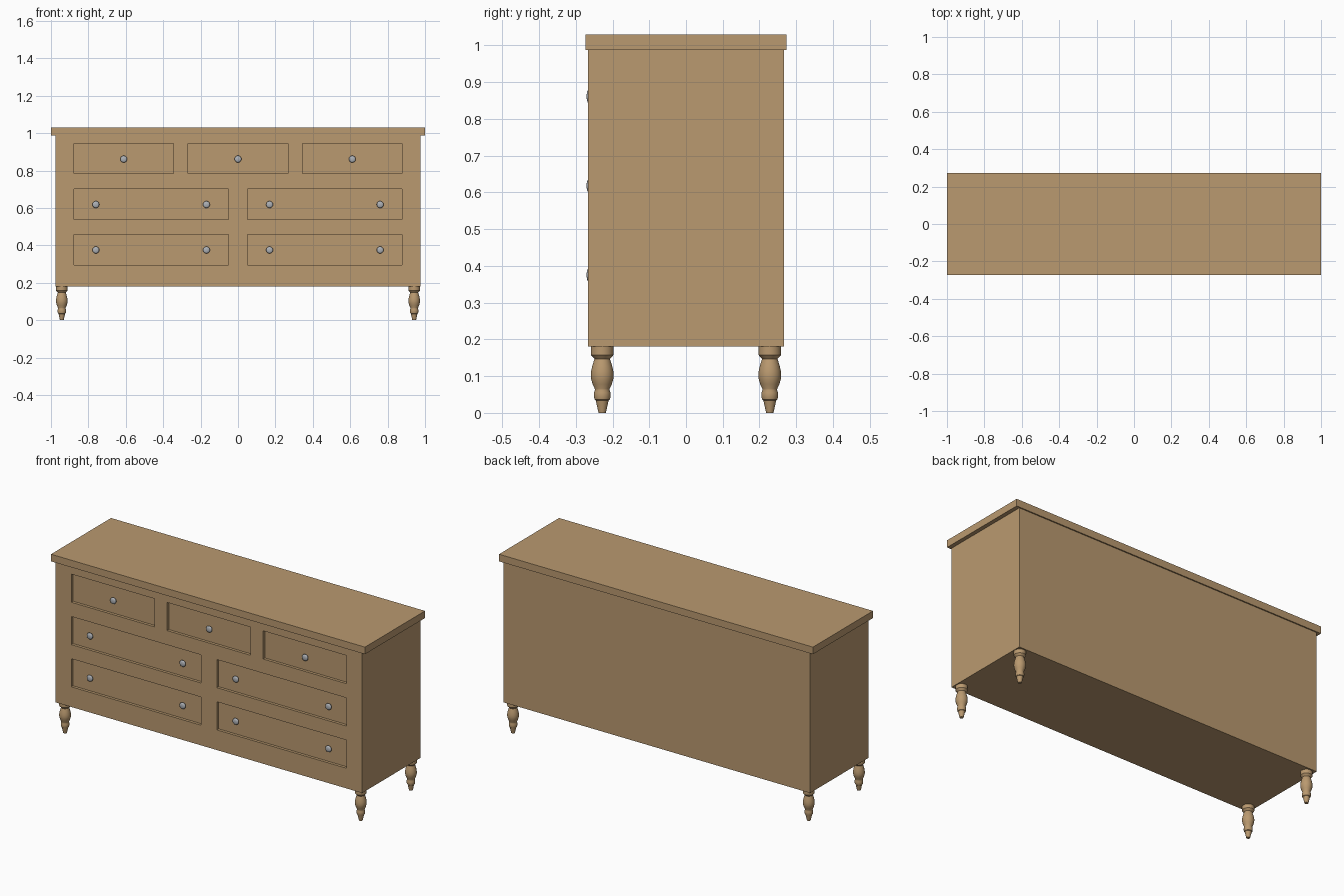
import bpy, bmesh, math
from mathutils import Matrix, Vector

if "Cube" in bpy.data.objects:
    bpy.data.objects.remove(bpy.data.objects["Cube"])


def material(name, rgb):
    m = bpy.data.materials.new(name)
    m.diffuse_color = (*rgb, 1)
    m.use_nodes = True
    m.node_tree.nodes["Principled BSDF"].inputs["Base Color"].default_value = m.diffuse_color
    return m


wood = material("tan wood", (0.49, 0.32, 0.16))
metal = material("grey metal", (0.42, 0.44, 0.47))


def make_object(name, bm, mat):
    bmesh.ops.recalc_face_normals(bm, faces=bm.faces)
    me = bpy.data.meshes.new(name)
    bm.to_mesh(me)
    bm.free()
    if mat:
        me.materials.append(mat)
    ob = bpy.data.objects.new(name, me)
    bpy.context.collection.objects.link(ob)
    return ob


def add_box(bm, lo, hi):
    lo, hi = Vector(lo), Vector(hi)
    bmesh.ops.create_cube(bm, size=1, matrix=Matrix.Translation((lo + hi) / 2)
                          @ Matrix.Diagonal((*(hi - lo), 1)))


def box(name, lo, hi, mat):
    bm = bmesh.new()
    add_box(bm, lo, hi)
    return make_object(name, bm, mat)


def turned(name, profile, mat, segments, angle):
    """Closed solid of revolution about z from (radius, height) points."""
    bm = bmesh.new()
    rings = [[bm.verts.new((r * math.cos(2 * math.pi * i / segments),
                            r * math.sin(2 * math.pi * i / segments), z))
              for i in range(segments)] for r, z in profile]
    for a, b in zip(rings, rings[1:]):
        for i in range(segments):
            j = (i + 1) % segments
            bm.faces.new((a[i], a[j], b[j], b[i]))
    bm.faces.new(rings[0])
    bm.faces.new(rings[-1])
    ob = make_object(name, bm, mat)
    bpy.ops.object.select_all(action='DESELECT')
    ob.select_set(True)
    bpy.context.view_layer.objects.active = ob
    bpy.ops.object.shade_smooth_by_angle(angle=math.radians(angle))
    return ob


# Top slab and carcass
box("top_slab", (-1, -0.273, 0.988), (1, 0.273, 1.029), wood)
carcass = box("carcass", (-0.977, -0.266, 0.18), (0.977, 0.266, 0.988), wood)

# Drawer panels sunk into the front: (bottom z, x ranges, knob z, knob xs)
FRONT, FLOOR, HEIGHT = -0.266, -0.25, 0.162
wide = [(-0.876, -0.051), (0.051, 0.876)]
wide_knobs = [-0.76, -0.169, 0.169, 0.76]
rows = [
    (0.783, [(-0.876, -0.346), (-0.266, 0.266), (0.346, 0.876)],
     0.861, [-0.611, 0, 0.611]),
    (0.539, wide, 0.618, wide_knobs),
    (0.296, wide, 0.375, wide_knobs),
]
bm = bmesh.new()
for z, spans, _, _ in rows:
    for x0, x1 in spans:
        add_box(bm, (x0, FRONT - 0.05, z), (x1, FLOOR, z + HEIGHT))
cutter = make_object("drawer_cutter", bm, None)
cutter.hide_render = True
mod = carcass.modifiers.new("drawer recesses", 'BOOLEAN')
mod.operation = 'DIFFERENCE'
mod.solver = 'EXACT'
mod.object = cutter
bpy.context.view_layer.objects.active = carcass
bpy.ops.object.modifier_apply(modifier=mod.name)
bpy.data.objects.remove(cutter)

# Round knobs
knob_profile = [(0.010, -0.002), (0.010, 0.004), (0.015, 0.006), (0.0185, 0.011),
                (0.0182, 0.0145), (0.016, 0.0175), (0.011, 0.0195), (0.004, 0.0205)]
for _, _, z, xs in rows:
    for x in xs:
        knob = turned("drawer_knob", knob_profile, metal, 24, 60)
        knob.rotation_euler.x = math.pi / 2
        knob.location = (x, FLOOR, z)

# Turned legs
leg_profile = [(0.010, 0), (0.0175, 0.034), (0.0205, 0.036), (0.0225, 0.043),
               (0.0225, 0.055), (0.020, 0.062), (0.0205, 0.066), (0.026, 0.078),
               (0.030, 0.092), (0.031, 0.102), (0.030, 0.114), (0.027, 0.128),
               (0.022, 0.144), (0.021, 0.147), (0.031, 0.158), (0.031, 0.181)]
for sx in (-1, 1):
    for side, sy in (("front", -1), ("back", 1)):
        leg = turned(side + "_leg", leg_profile, wood, 32, 30)
        leg.location = (sx * 0.942, sy * 0.228, 0)
